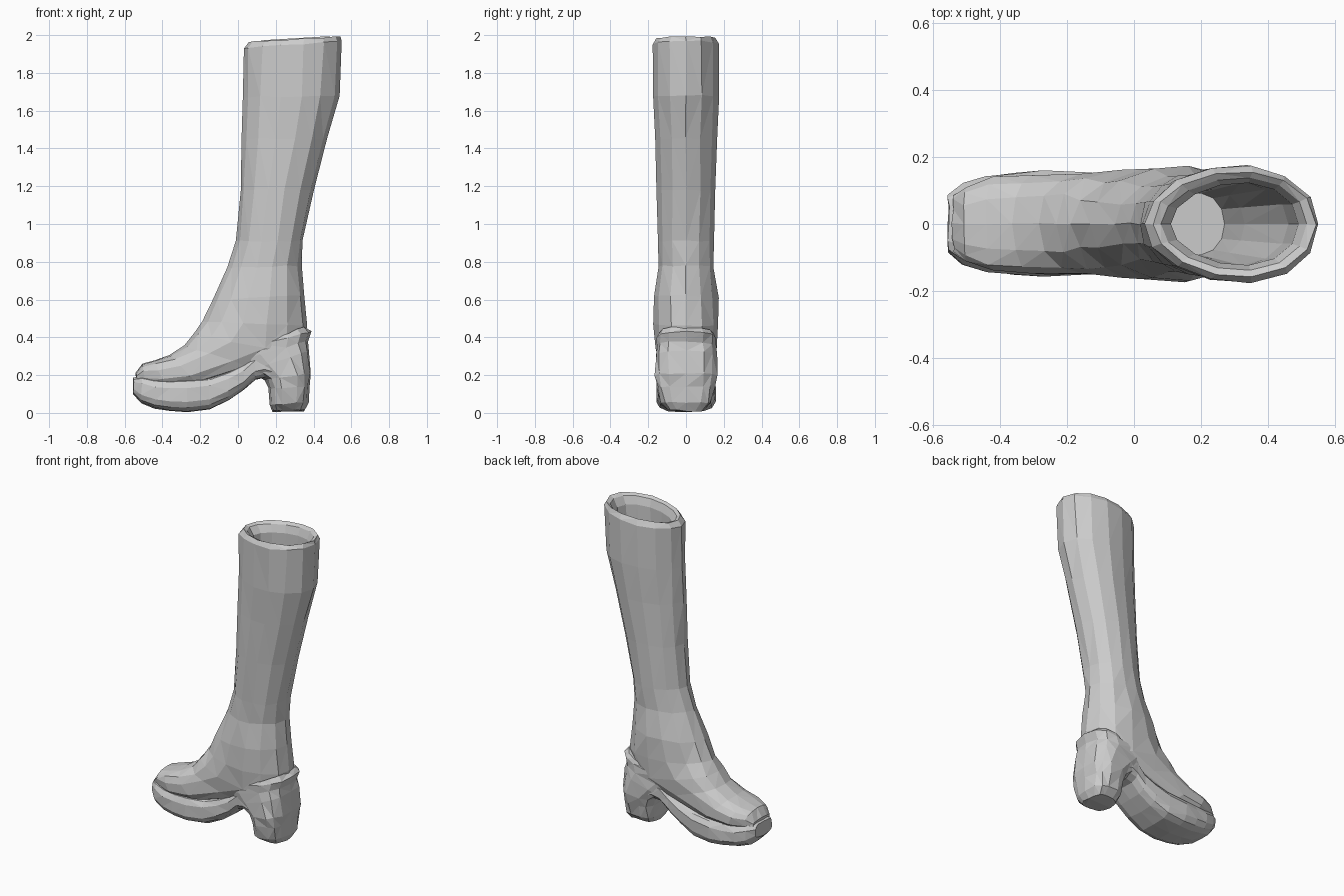
import bpy, bmesh, math, random

random.seed(4)
SIDES = 14


def ring(a, b, half_width, fullness=2.0, egg=0.0, jitter=0.0):
    """Closed section spanning a..b in the xz plane, with a width along y."""
    pts = []
    for i in range(SIDES):
        t = 2 * math.pi * i / SIDES
        c, s = math.cos(t), math.sin(t)
        u = math.copysign(abs(c) ** (2 / fullness), c)
        v = math.copysign(abs(s) ** (2 / fullness), s) * (1 - egg * c)
        k = (1 - u) / 2
        j = [random.uniform(-jitter, jitter) for _ in range(3)]
        pts.append((a[0] + (b[0] - a[0]) * k + j[0],
                    half_width * v * 1.02 + j[1],
                    max(0, a[1] + (b[1] - a[1]) * k + j[2])))
    return pts


def loft(name, rings):
    bm = bmesh.new()
    loops = [[bm.verts.new(p) for p in r] for r in rings]
    for lo, hi in zip(loops, loops[1:]):
        for i in range(SIDES):
            k = (i + 1) % SIDES
            bm.faces.new((lo[i], lo[k], hi[k], hi[i]))
    bm.faces.new(loops[0])
    bm.faces.new(loops[-1])
    bmesh.ops.recalc_face_normals(bm, faces=bm.faces)
    bmesh.ops.triangulate(bm, faces=bm.faces)
    mesh = bpy.data.meshes.new(name)
    bm.to_mesh(mesh)
    bm.free()
    obj = bpy.data.objects.new(name, mesh)
    bpy.context.collection.objects.link(obj)
    return obj


# Upper: lining floor, up to the rim, then down the shaft and out to the toe
lining = [
    ((.09, .80), (.27, .80), .09),
    ((.09, 1.1), (.33, 1.1), .10),
    ((.10, 1.6), (.46, 1.6), .12),
    ((.11, 1.91), (.49, 1.93), .12),
    ((.08, 1.955), (.515, 1.98), .135),
]
shaft = [
    ((.055, 1.965), (.54, 1.995), .155),
    ((.03, 1.93), (.55, 1.97), .172),
    ((.025, 1.67), (.535, 1.68), .172),
    ((.022, 1.45), (.475, 1.45), .162),
    ((.012, 1.18), (.40, 1.18), .155),
    ((-.01, .91), (.345, .91), .147),
    ((-.055, .77), (.335, .78), .145),
    ((-.13, .60), (.352, .62), .168),
    ((-.19, .485), (.37, .46), .168),
]
foot = [
    ((-.23, .42), (.34, .30), .160),
    ((-.28, .355), (.10, .23), .150),
    ((-.36, .305), (-.20, .14), .148),
    ((-.44, .28), (-.38, .13), .140),
    ((-.51, .262), (-.49, .14), .110),
    ((-.54, .21), (-.535, .16), .085),
]
rings = [ring(*s, egg=.12) for s in lining]
rings += [ring(*s, egg=.10, jitter=.004) for s in shaft]
rings += [ring(*s, fullness=2.6, jitter=.004) for s in foot]
loft("boot_upper", rings)

# Front sole: x, top, bottom and half width from toe to arch
sole = [
    (-.553, .19, .10, .085),
    (-.51, .20, .05, .120),
    (-.44, .19, .022, .142),
    (-.36, .185, .010, .150),
    (-.27, .19, .004, .158),
    (-.15, .20, .018, .152),
    (-.05, .23, .065, .145),
    (.03, .27, .12, .140),
    (.09, .32, .175, .145),
    (.14, .34, .185, .150),
    (.20, .34, .16, .150),
]
loft("front_sole", [ring((x, t), (x, b), w, 3.2, jitter=.003)
                    for x, t, b, w in sole])

# Block heel rising into the heel counter
heel = [
    ((.185, .010), (.35, .012), .090),
    ((.17, .045), (.37, .055), .130),
    ((.165, .13), (.375, .14), .150),
    ((.145, .175), (.388, .21), .162),
    ((.06, .22), (.375, .33), .162),
    ((.00, .275), (.37, .38), .156),
    ((.00, .33), (.385, .43), .158),
    ((.04, .35), (.36, .455), .142),
]
loft("heel_block", [ring(*s, fullness=3.0, jitter=.005) for s in heel])
